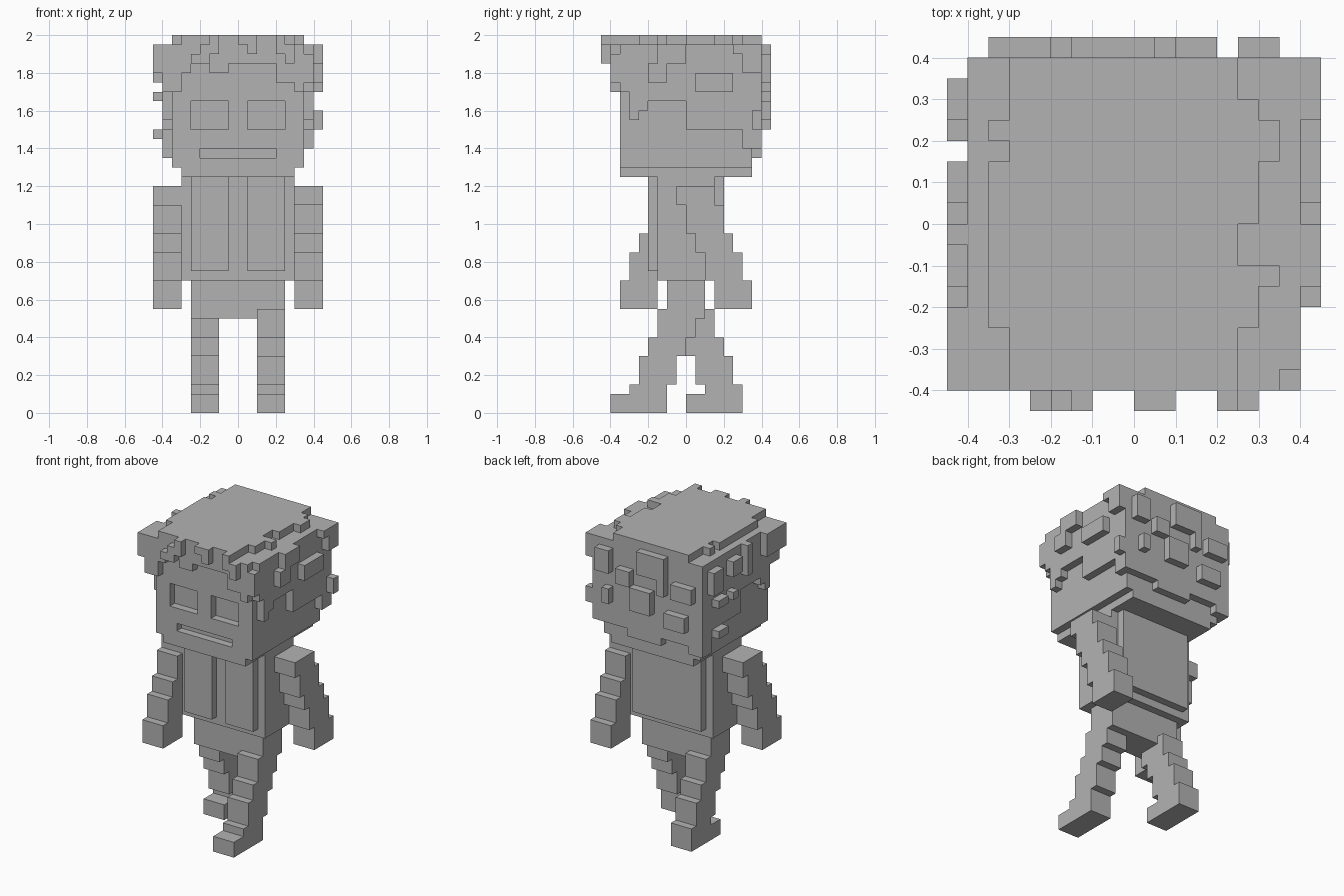
import bpy
import bmesh
from mathutils import Vector

VOXEL = 0.05  # every measure below is counted in these cells

cube = bpy.data.objects.get("Cube")
if cube:
    bpy.data.objects.remove(cube, do_unlink=True)

grey = bpy.data.materials.new("plain_grey")
grey.use_nodes = True
grey.diffuse_color = (0.45, 0.45, 0.45, 1)
grey.node_tree.nodes["Principled BSDF"].inputs["Base Color"].default_value = grey.diffuse_color


def finish(name, bm):
    """Turn a bmesh measured in cells into a named object."""
    bmesh.ops.recalc_face_normals(bm, faces=bm.faces)
    bmesh.ops.scale(bm, vec=(VOXEL,) * 3, verts=bm.verts)
    mesh = bpy.data.meshes.new(name)
    bm.to_mesh(mesh)
    bm.free()
    mesh.materials.append(grey)
    obj = bpy.data.objects.new(name, mesh)
    bpy.context.collection.objects.link(obj)
    return obj


def box(name, x, y, z):
    """Block from three (low, high) ranges."""
    bm = bmesh.new()
    bmesh.ops.create_cube(bm, size=1)
    for v in bm.verts:
        v.co = Vector([r[0] if c < 0 else r[1] for c, r in zip(v.co, (x, y, z))])
    return finish(name, bm)


def stepped(name, axes, thickness, start, rows):
    """Extrude a stair-step outline. axes = (run, span, thickness);
    each row is (end of run, low span, high span)."""
    low, high = [], []
    for end, lo, hi in rows:
        low += [(start, lo), (end, lo)]
        high += [(start, hi), (end, hi)]
        start = end
    outline = []
    for p in low + high[::-1]:
        if not outline or outline[-1] != p:
            outline.append(p)
    order = ["xyz".index(a) for a in axes]
    bm = bmesh.new()
    verts = []
    for p in outline:
        co = Vector()
        co[order[0]], co[order[1]], co[order[2]] = p[0], p[1], thickness[0]
        verts.append(bm.verts.new(co))
    face = bm.faces.new(verts)
    shift = Vector()
    shift[order[2]] = thickness[1] - thickness[0]
    extruded = bmesh.ops.extrude_face_region(bm, geom=[face], use_keep_orig=True)
    bmesh.ops.translate(bm, vec=shift,
                        verts=[g for g in extruded["geom"] if isinstance(g, bmesh.types.BMVert)])
    return finish(name, bm)


# Head with recessed eyes and mouth
head = box("head", (-7, 7), (-7, 7), (26, 39))
cutters = [box("eye_cutter", (side - 2, side + 2), (-8, -6), (30, 33)) for side in (-3, 3)]
cutters.append(box("mouth_cutter", (-4, 4), (-8, -6), (27, 28)))
bpy.context.view_layer.objects.active = head
for cutter in cutters:
    cutter.hide_render = True
    mod = head.modifiers.new("recess", "BOOLEAN")
    mod.operation = "DIFFERENCE"
    mod.solver = "EXACT"
    mod.object = cutter
    bpy.ops.object.modifier_apply(modifier=mod.name)
    bpy.data.objects.remove(cutter, do_unlink=True)
box("jaw", (-6, 6), (-7, 7), (25, 26))

# Hair: ragged crown and a stepped panel on each side of the head
stepped("hair_crown", "yxz", (39, 40), -8, [
    (-5, -6, 5), (-3, -7, 6), (-2, -7, 7), (0, -7, 5), (3, -7, 6),
    (4, -6, 7), (5, -7, 7), (6, -6, 6), (8, -6, 5)])
stepped("hair_fringe", "xzy", (-8, -7), -8, [
    (-6, 34, 39), (-5, 36, 39), (-3, 37, 39), (-1, 36, 39), (4, 37, 39),
    (6, 35, 39), (7, 34, 39), (8, 35, 38)])
stepped("hair_back", "xzy", (7, 8), -8, [
    (-6, 27, 39), (-2, 28, 39), (3, 27, 39), (6, 28, 39), (8, 28, 39)])
for side, name, nape in ((1, "hair_left", 28), (-1, "hair_right", 27)):
    stepped(name, "yzx", sorted((7 * side, 8 * side)), -7, [
        (-6, 34, 39), (-5, 31, 39), (-4, 32, 39), (0, 33, 39),
        (6, 30, 39), (7, nape, 39)])

# Raised tufts: (low, high) along the panel, then (low, high) in height
tufts = {
    "front": [(-5, -3, 37, 38), (-4, -2, 38, 39), (-3, -2, 39, 40), (0, 1, 39, 40),
              (1, 2, 38, 40), (4, 5, 38, 40), (5, 6, 37, 39)],
    "back": [(5, 7, 35, 38), (2, 4, 34, 36), (-3, 1, 36, 39), (5, 6, 31, 33),
             (-1, 2, 31, 34), (-3, -2, 34, 36), (-7, -4, 34, 36), (-6, -3, 30, 32)],
    "left": [(1, 5, 34, 36), (-4, -2, 35, 37), (-3, 0, 37, 39), (6, 8, 36, 39),
             (5, 6, 38, 39), (7, 8, 30, 32)],
    "right": [(5, 7, 35, 38), (1, 3, 36, 38), (-1, 0, 35, 39), (-8, -4, 36, 39),
              (2, 3, 33, 34), (4, 6, 33, 34), (4, 6, 29, 30)],
}
layer = {"front": (-9, -8), "back": (8, 9), "left": (8, 9), "right": (-9, -8)}
for where, spots in tufts.items():
    for a, b, low, high in spots:
        if where in ("front", "back"):
            box("hair_tuft_" + where, (a, b), layer[where], (low, high))
        else:
            box("hair_tuft_" + where, layer[where], (a, b), (low, high))

# Torso with open jacket panels
box("torso", (-6, 6), (-3, 3), (14, 25))
box("jacket_back", (-5, 5), (3, 4), (15, 25))
for side in (-3, 3):
    box("jacket_front", (side - 2, side + 2), (-4, -3), (15, 25))
box("hips", (-5, 5), (-2, 2), (10, 14))

# Arms swing in opposite directions, in steps
for side, name in ((1, "left_arm"), (-1, "right_arm")):
    rows = [(z, *sorted((side * y, side * (y + 4))))
            for z, y in ((14, 3), (17, 2), (19, 1), (22, 0), (24, -1))]
    stepped(name, "zyx", sorted((6 * side, 9 * side)), 11, rows)

# Striding legs with feet pointing forward
stepped("left_leg", "zyx", (2, 5), 0, [
    (2, -8, -2), (3, -6, -2), (6, -5, -1), (8, -4, 0), (11, -3, 1)])
stepped("right_leg", "zyx", (-5, -2), 0, [
    (2, 0, 6), (3, 2, 6), (6, 1, 5), (8, 0, 4), (11, -1, 3)])
